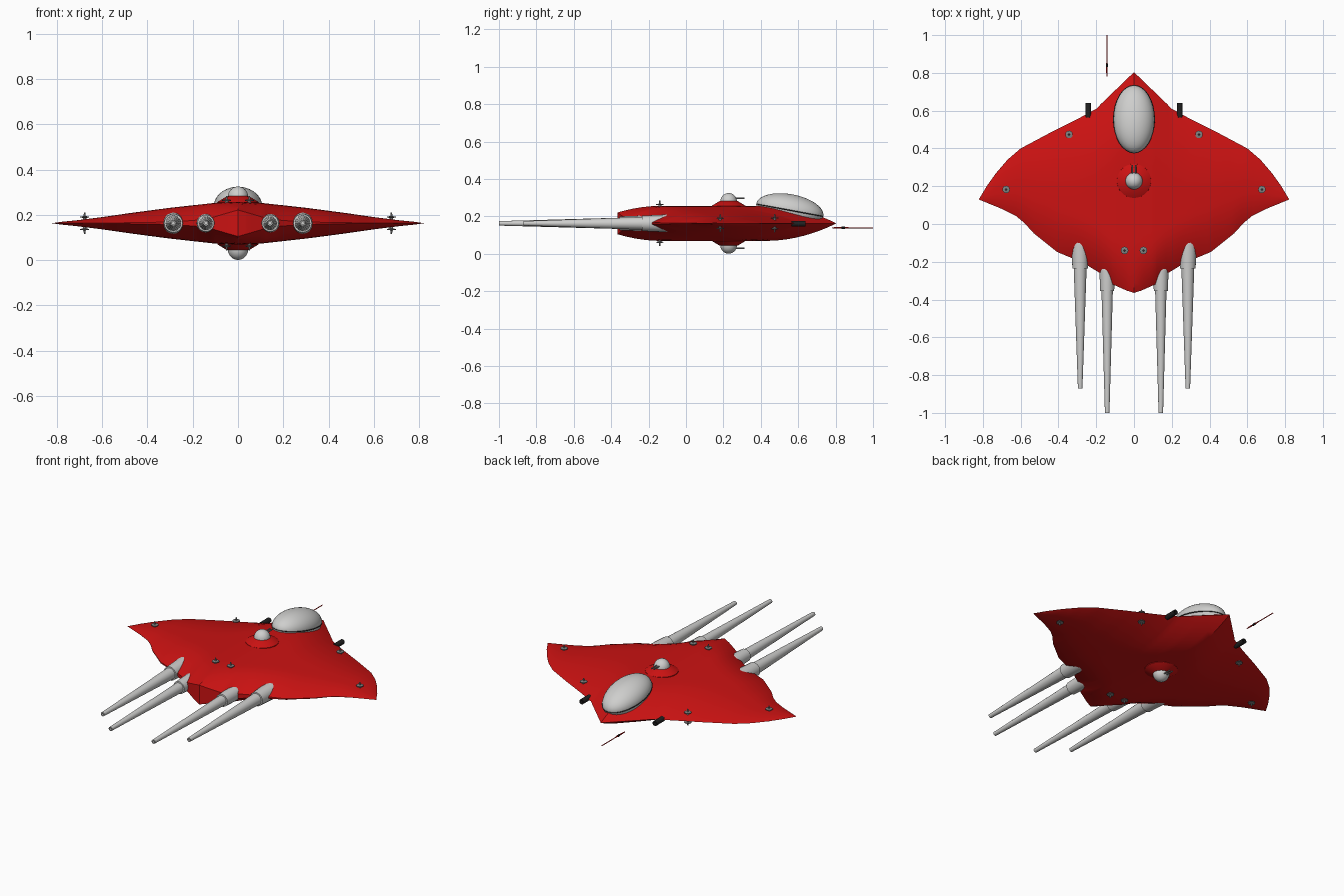
import bpy, bmesh, math
from mathutils import Matrix, Vector

if "Cube" in bpy.data.objects:
    bpy.data.objects.remove(bpy.data.objects["Cube"])

Z0 = 0.163  # mid plane of the hull


def mat(name, r, g, b):
    m = bpy.data.materials.new(name)
    m.diffuse_color = (r, g, b, 1)
    m.use_nodes = True
    m.node_tree.nodes["Principled BSDF"].inputs["Base Color"].default_value = m.diffuse_color
    return m


RED = mat("hull red", 0.6, 0.006, 0.006)
LIGHT = mat("light grey", 0.62, 0.62, 0.61)
GREY = mat("mid grey", 0.22, 0.22, 0.22)
BLACK = mat("dark grey", 0.015, 0.015, 0.015)


def make(name, bm, material, angle=35):
    bmesh.ops.recalc_face_normals(bm, faces=bm.faces[:])
    me = bpy.data.meshes.new(name)
    bm.to_mesh(me)
    bm.free()
    me.materials.append(material)
    ob = bpy.data.objects.new(name, me)
    bpy.context.collection.objects.link(ob)
    bpy.ops.object.select_all(action='DESELECT')
    ob.select_set(True)
    bpy.context.view_layer.objects.active = ob
    bpy.ops.object.shade_smooth_by_angle(angle=math.radians(angle))
    return ob


def lathe(name, profile, loc, axis, material, n=20):
    """Revolve (radius, distance) pairs around an axis starting at loc."""
    bm = bmesh.new()
    rot = Vector((0, 0, 1)).rotation_difference(Vector(axis)).to_matrix().to_4x4()
    m = Matrix.Translation(loc) @ rot
    rings = [[bm.verts.new(m @ Vector((r * math.cos(2 * math.pi * i / n),
                                       r * math.sin(2 * math.pi * i / n), d)))
              for i in range(n)] for r, d in profile]
    for a, b in zip(rings, rings[1:]):
        for i in range(n):
            bm.faces.new((a[i], a[(i + 1) % n], b[(i + 1) % n], b[i]))
    bm.faces.new(rings[0])
    bm.faces.new(rings[-1])
    return make(name, bm, material)


def ball(name, loc, scale, material, tilt=0):
    bm = bmesh.new()
    m = (Matrix.Translation(loc) @ Matrix.Rotation(tilt, 4, 'X')
         @ Matrix.Diagonal((*scale, 1)))
    bmesh.ops.create_uvsphere(bm, u_segments=32, v_segments=20, radius=1, matrix=m)
    return make(name, bm, material)


def lerp(table, x):
    for (x0, v0), (x1, v1) in zip(table, table[1:]):
        if x <= x1:
            return v0 + (v1 - v0) * (x - x0) / (x1 - x0)
    return table[-1][1]


# Hull outline and thickness, all as functions of |x|
LEAD = [(0, .804), (.17, .64), (.2, .61), (.3, .555), (.45, .48), (.6, .40), (.67, .34),
        (.73, .27), (.78, .2), (.822, .13)]
TRAIL = [(0, -.365), (.04, -.352), (.116, -.318), (.18, -.26), (.27, -.205), (.407, -.148),
         (.53, -.05), (.58, .005), (.624, .042), (.7, .08), (.822, .13)]
THICK = [(0, .094), (.1, .09), (.2, .079), (.3, .068), (.475, .045), (.6, .027), (.72, .012),
         (.822, .002)]
BLUNT = [(0, .62), (.06, .45), (.14, .2), (.3, .08), (.822, 0)]


def half_height(x, y):
    x = abs(x)
    f, b = lerp(LEAD, x), lerp(TRAIL, x)
    chord = max(f - b, 1e-5)
    t = min(1, max(0, (f - y) / min(.38, .5 * chord)))
    s = min(1, max(0, (y - b) / min(.24, .4 * chord)))
    r0 = lerp(BLUNT, x)
    return lerp(THICK, x) * (1 - (1 - t) ** 2) * (r0 + (1 - r0) * (1 - (1 - s) ** 2))


# Hull: closed rings across the chord, joined from wing tip to wing tip
bm = bmesh.new()
knots = {p[0] for t in (LEAD, TRAIL, THICK, BLUNT) for p in t} | {i * .03 for i in range(27)}
xs = sorted(knots | {-k for k in knots})
N = 28
rings = []
for x in xs:
    f, b = lerp(LEAD, abs(x)), lerp(TRAIL, abs(x))
    ys = [f + (b - f) * (1 - math.cos(math.pi * i / N)) / 2 for i in range(N + 1)]
    pts = [(y, half_height(x, y)) for y in ys]
    pts += [(b, 0)] + [(y, -h) for y, h in reversed(pts[1:])]
    rings.append([bm.verts.new((x, y, Z0 + h)) for y, h in pts])
for a, b in zip(rings, rings[1:]):
    for i in range(len(a)):
        j = (i + 1) % len(a)
        bm.faces.new((a[i], a[j], b[j], b[i]))
bmesh.ops.remove_doubles(bm, verts=bm.verts[:], dist=0.0004)
make("hull", bm, RED, 30)

# Canopy, tilted nose down, with a thin dark seal
ball("canopy", (0, .555, .235), (.108, .182, .084), LIGHT, math.radians(-10.5))
ball("canopy_seal", (0, .555, .233), (.111, .184, .012), BLACK, math.radians(-10.5))

# Turrets above and below
for side, s in (("top", 1), ("bottom", -1)):
    lathe(side + "_turret_base", [(.092, .07), (.09, .094), (.05, .118), (.04, .12)],
          (0, .228, Z0), (0, 0, s), RED, 32)
    ball(side + "_turret_ball", (0, .228, Z0 + s * .115), (.045, .045, .047), LIGHT)
    for x in (-.008, .008):
        lathe(side + "_turret_barrel", [(.004, 0), (.004, .085)],
              (x, .228, Z0 + s * .134), (0, 1, 0), GREY, 8)

for s in (-1, 1):
    # Long tapering engine spikes: collar, step, then taper
    lathe("outer_engine", [(.03, 0), (.047, .03), (.047, .06), (.041, .185), (.034, .186),
                           (.012, .82), (.006, .82), (.006, .8)],
          (s * .285, -.05, Z0), (0, -1, 0), LIGHT)
    lathe("inner_engine", [(.025, 0), (.041, .03), (.041, .05), (.037, .155), (.03, .156),
                           (.012, .8), (.006, .8), (.006, .78)],
          (s * .142, -.2, Z0), (0, -1, 0), LIGHT)
    # Nose guns
    lathe("nose_gun", [(.015, 0), (.015, .075), (.008, .075), (.008, .06)],
          (s * .242, .565, Z0 - .002), (0, 1, 0), BLACK, 12)
    # Small disc antennas on both hull faces
    for x, y in ((.344, .474), (.677, .183), (.05, -.14)):
        for d in (-1, 1):
            h = half_height(x, y)
            lathe("antenna", [(.008, -.006), (.008, .006), (.02, .008), (.02, .012),
                              (.005, .014), (.003, .03)],
                  (s * x, y, Z0 + d * h), (0, 0, d), GREY, 12)

# Thin dart flying ahead of the nose
lathe("dart_shaft", [(.002, 0), (.004, .02), (.004, .07), (.0025, .1), (.0025, .22)],
      (-.143, .78, .139), (0, 1, 0), RED, 8)
lathe("dart_collar", [(.006, 0), (.006, .018)], (-.143, .832, .139), (0, 1, 0), BLACK, 8)
